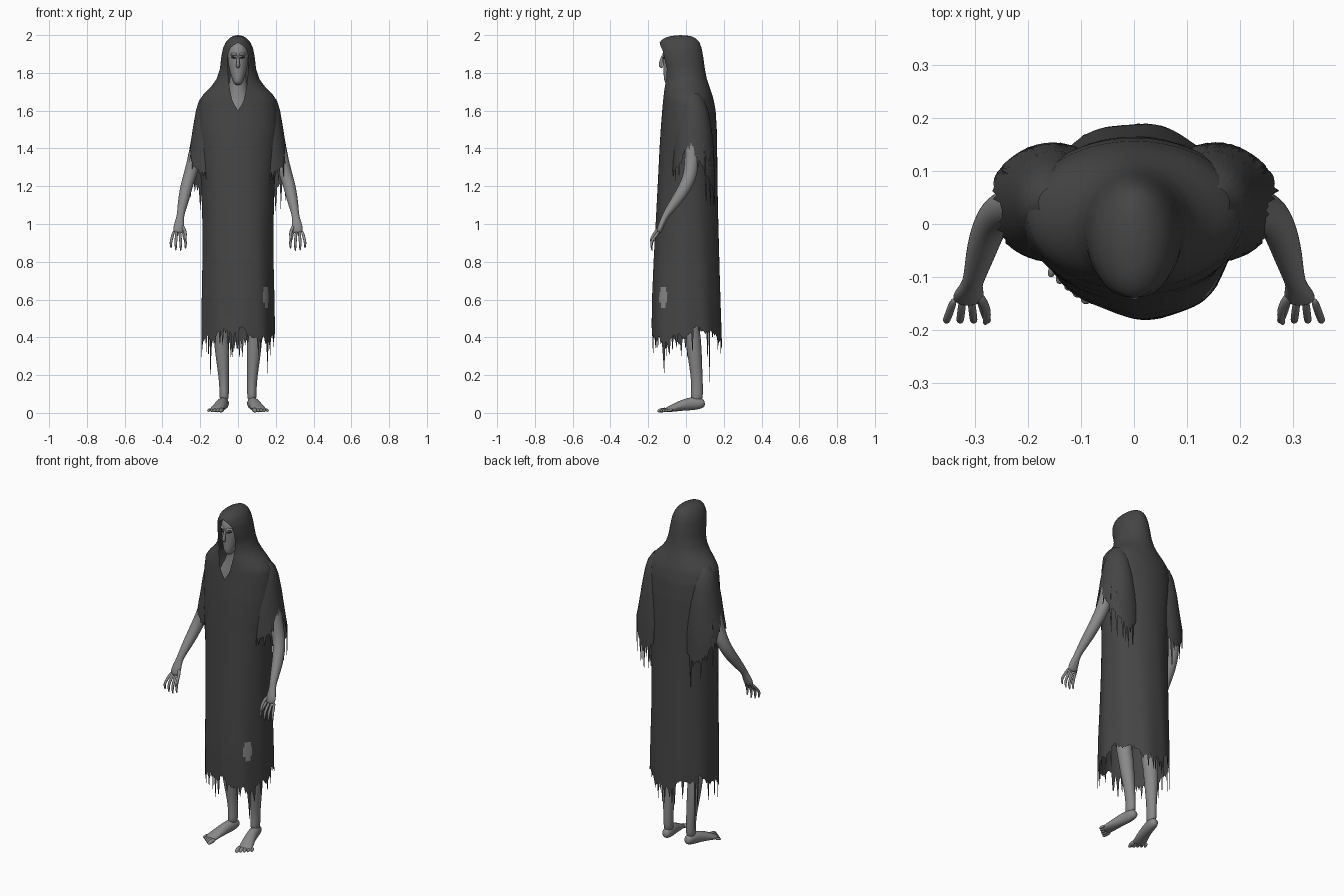
import bpy, bmesh, math, random
from mathutils import Vector

random.seed(4)
cube = bpy.data.objects.get("Cube")
if cube:
    bpy.data.objects.remove(cube, do_unlink=True)


def material(name, value):
    m = bpy.data.materials.new(name)
    m.use_nodes = True
    color = (value, value, value, 1)
    m.diffuse_color = color
    m.node_tree.nodes["Principled BSDF"].inputs["Base Color"].default_value = color
    return m


cloth = material("dark cloth", 0.06)
skin = material("pale grey skin", 0.25)
shadow = material("eye shadow", 0.03)


def finish(name, bm, mats, subdivide=0, mirror=False, angle=math.pi):
    mesh = bpy.data.meshes.new(name)
    bm.to_mesh(mesh)
    bm.free()
    for m in mats:
        mesh.materials.append(m)
    mesh.shade_smooth()
    if angle < math.pi:
        mesh.set_sharp_from_angle(angle=angle)
    ob = bpy.data.objects.new(name, mesh)
    bpy.context.collection.objects.link(ob)
    if mirror:
        ob.modifiers.new("Mirror", "MIRROR")
    if subdivide:
        ob.modifiers.new("Smooth", "SUBSURF").levels = subdivide
        ob.modifiers["Smooth"].render_levels = subdivide
    return ob


def sample(table, z):
    """Interpolate rows (z, a, b, ...) sorted from high to low z."""
    for hi, lo in zip(table, table[1:]):
        if z >= lo[0]:
            t = min(1, (hi[0] - z) / (hi[0] - lo[0]))
            return [a + (b - a) * t for a, b in zip(hi[1:], lo[1:])]
    return list(table[-1][1:])


def sheet(bm, rows, flip=False):
    """Skin a grid of points with quads."""
    grid = [[bm.verts.new(p) for p in row] for row in rows]
    for a, b in zip(grid, grid[1:]):
        for j in range(len(a) - 1):
            quad = [a[j], b[j], b[j + 1], a[j + 1]]
            bm.faces.new(quad[::-1] if flip else quad)


def tube(bm, stations, hint, sides=8):
    """Loft elliptical rings; each station is (x, y, z, side radius, hint radius)."""
    pts = [Vector(s[:3]) for s in stations]
    rings = []
    for i, s in enumerate(stations):
        d = (pts[min(i + 1, len(pts) - 1)] - pts[max(i - 1, 0)]).normalized()
        side = d.cross(Vector(hint)).normalized()
        up = side.cross(d)
        ring = []
        for k in range(sides):
            a = math.tau * k / sides
            ring.append(bm.verts.new(pts[i] + side * math.cos(a) * s[3] + up * math.sin(a) * s[4]))
        rings.append(ring)
    for a, b in zip(rings, rings[1:]):
        for k in range(sides):
            n = (k + 1) % sides
            bm.faces.new((a[k], a[n], b[n], b[k]))
    bm.faces.new(rings[0])
    bm.faces.new(rings[-1])
    bmesh.ops.recalc_face_normals(bm, faces=bm.faces)


# Hooded robe: height, half width, front y, back y
profile = [(2.0, 0, -.03, -.03), (1.997, .022, -.075, .02), (1.985, .045, -.115, .05),
           (1.965, .064, -.138, .07), (1.93, .08, -.146, .083), (1.88, .089, -.139, .092),
           (1.82, .096, -.12, .1), (1.77, .112, -.116, .11), (1.73, .14, -.118, .123),
           (1.69, .18, -.12, .137), (1.66, .2, -.122, .146), (1.6, .209, -.126, .157),
           (1.5, .213, -.134, .163), (1.4, .207, -.14, .165), (1.2, .194, -.15, .167),
           (1.0, .188, -.16, .172), (.8, .188, -.17, .178), (.6, .192, -.177, .184),
           (.4, .194, -.178, .19), (.1, .194, -.178, .192)]
# Half width of the face opening by height
opening = [(1.955, 0), (1.945, .03), (1.92, .047), (1.88, .055), (1.8, .053), (1.73, .046),
           (1.66, .032), (1.63, .02), (1.605, 0)]
columns, rows = 160, 72


def robe_point(z, j):
    w, front, back = sample(profile, z)
    gap = sample(opening, z)[0] if 1.605 < z < 1.955 else 0
    start = math.asin(min(.95, gap / w)) if w else 0
    phi = start + (math.tau - 2 * start) * j / columns
    low = max(0, min(1, (1.3 - z) / .8))
    ripple = 1 + .012 * low * math.sin(9 * phi + 2 * z)
    x = w * math.sin(phi) * ripple
    y = (front + back) / 2 - (back - front) / 2 * math.cos(phi) * ripple
    y -= .14 * x * low * max(0, math.cos(phi))
    return (x, y, z)


# Ragged hem height for every column, with a few long strands
hem = []
for j in range(columns):
    phi = math.tau * j / columns
    tear = .13 * random.random() ** 3 if j % 2 else .015 * random.random()
    hem.append(.42 + .03 * math.sin(3 * phi + 2) + .015 * math.sin(11 * phi) - tear)
for degrees, tip in ((55, .2), (62, .3), (229, .14), (233, .26), (350, .29), (344, .33),
                     (312, .3), (100, .31), (165, .3), (195, .27), (270, .29)):
    hem[round(degrees / 360 * columns)] = tip
hem[0] = hem[-1]
hem.append(hem[0])

bm = bmesh.new()
heights = [2 - 1.5 * (i / rows) ** 1.35 for i in range(rows + 1)]
grid = [[robe_point(z, j) for j in range(columns + 1)] for z in heights]
for t in (.4, .7, 1):
    grid.append([robe_point(.5 + (hem[j] - .5) * t, j) for j in range(columns + 1)])
sheet(bm, grid)
bmesh.ops.remove_doubles(bm, verts=bm.verts, dist=.0004)
# Worn pale spot low on the left front
for f in bm.faces:
    c = f.calc_center_median()
    if c.x > 0 and ((c.y + .12) / .021) ** 2 + ((c.z - .61) / .055) ** 2 < 1:
        f.material_index = 1
finish("hooded_robe", bm, [cloth, skin], angle=math.radians(50))

# Torn cape sleeves: height, centre x, x radius, y radius
sleeve = [(1.69, .15, .03, .03), (1.65, .15, .058, .06), (1.6, .15, .073, .078),
          (1.5, .15, .09, .097), (1.4, .15, .106, .106), (1.3, .15, .128, .112),
          (1.1, .155, .115, .115), (.9, .155, .1, .115)]
# Hem height by angle: front edge, arm gap, back edge
sleeve_hem = [(110, 1.2), (85, 1.16), (60, 1.2), (35, 1.27), (15, 1.34), (-5, 1.44),
              (-25, 1.39), (-45, 1.31), (-75, 1.27), (-110, 1.32)]
for side, label in ((1, "left"), (-1, "right")):
    bm = bmesh.new()
    steps = 56
    tips = []
    for j in range(steps + 1):
        deg = -110 + 220 * j / steps
        tear = random.random() ** 2 * (.2 if deg > 35 else .08) if j % 2 else 0
        tips.append((math.radians(deg), sample(sleeve_hem, deg)[0] - tear))
    grid = []
    for i in range(17):
        line = []
        for a, tip in tips:
            z = 1.69 + (tip - 1.69) * i / 16
            cx, rx, ry = sample(sleeve, z)
            line.append((side * (cx + rx * math.cos(a)), .04 + ry * math.sin(a), z))
        grid.append(line)
    sheet(bm, grid, side < 0)
    finish(label + "_torn_sleeve", bm, [cloth], angle=math.radians(50))

# Arms with hands
bm = bmesh.new()
tube(bm, [(.17, .03, 1.58, .045, .045), (.21, .035, 1.43, .042, .042), (.24, .03, 1.3, .04, .042),
          (.268, .012, 1.22, .036, .039), (.288, -.045, 1.13, .033, .034),
          (.302, -.1, 1.06, .022, .022), (.308, -.118, 1.025, .022, .017),
          (.313, -.135, .985, .034, .018), (.315, -.147, .948, .03, .014)], (0, 1, 0))
for k in range(4):
    x = .293 + .0155 * k
    spread = (k - 1.5) * .007
    drop = .012 * abs(k - 1.4)
    tube(bm, [(x, -.14, .965, .009, .009), (x + spread, -.17, .925, .009, .009),
              (x + spread * 1.6, -.186, .895 + drop / 2, .0085, .0085),
              (x + spread * 1.4, -.178, .85 + drop, .005, .005)], (0, 1, 0), 6)
tube(bm, [(.298, -.13, .995, .012, .011), (.28, -.155, .965, .01, .01),
          (.277, -.178, .935, .009, .009), (.283, -.19, .905, .005, .005)], (0, 1, 0), 6)
finish("arms", bm, [skin], 2, True)

# Legs with bare feet
bm = bmesh.new()
tube(bm, [(.09, 0, .8, .06, .06), (.09, .01, .55, .05, .05), (.088, .035, .42, .046, .046),
          (.084, .045, .32, .042, .043), (.076, .056, .2, .03, .034),
          (.073, .06, .12, .027, .034), (.074, .055, .055, .028, .036)], (0, 1, 0))
tube(bm, [(.07, .1, .055, .018, .02), (.072, .08, .05, .029, .032), (.08, .03, .05, .032, .04),
          (.095, -.03, .038, .036, .03), (.112, -.085, .02, .043, .018),
          (.118, -.108, .015, .036, .012)], (0, 0, 1))
for k in range(5):
    x, y, r = .083 + .0165 * k, -.098 + .007 * k, .015 - .0014 * k
    reach = .055 - .006 * k
    tube(bm, [(x, y, .018, r, r), (x + .006, y - reach * .6, .014, r, r * .95),
              (x + .01, y - reach, .009, r * .7, r * .6)], (0, 0, 1), 6)
finish("legs", bm, [skin], 2, True)

# Neck and chest
bm = bmesh.new()
tube(bm, [(0, .0, 1.5, .13, .09), (0, .0, 1.6, .12, .085), (0, .0, 1.67, .07, .075),
          (0, -.02, 1.74, .045, .048), (0, -.03, 1.82, .045, .05)], (0, 1, 0), 12)
finish("neck_and_chest", bm, [skin], 2)

# Gaunt head
bm = bmesh.new()
tube(bm, [(0, -.09, 1.735, .018, .022), (0, -.084, 1.76, .029, .037), (0, -.07, 1.8, .044, .053),
          (0, -.058, 1.85, .055, .068), (0, -.054, 1.89, .058, .073), (0, -.05, 1.93, .054, .07),
          (0, -.045, 1.965, .034, .045)], (0, 1, 0), 12)
finish("head", bm, [skin], 2)
bm = bmesh.new()
tube(bm, [(0, -.122, 1.895, .007, .008), (0, -.13, 1.865, .008, .01),
          (0, -.137, 1.838, .012, .012), (0, -.125, 1.826, .009, .007)], (0, 1, 0), 8)
finish("nose", bm, [skin], 2)

# Sunken eyes and brow ridge
bm = bmesh.new()
tube(bm, [(.01, -.122, 1.879, .004, .006), (.022, -.117, 1.881, .006, .008),
          (.037, -.106, 1.884, .004, .006)], (0, 1, 0), 6)
finish("eye_sockets", bm, [shadow], 1, True)
bm = bmesh.new()
tube(bm, [(.004, -.121, 1.898, .008, .009), (.022, -.118, 1.9, .009, .009),
          (.042, -.1, 1.898, .007, .008)], (0, 1, 0), 6)
finish("brow_ridge", bm, [skin], 1, True)
